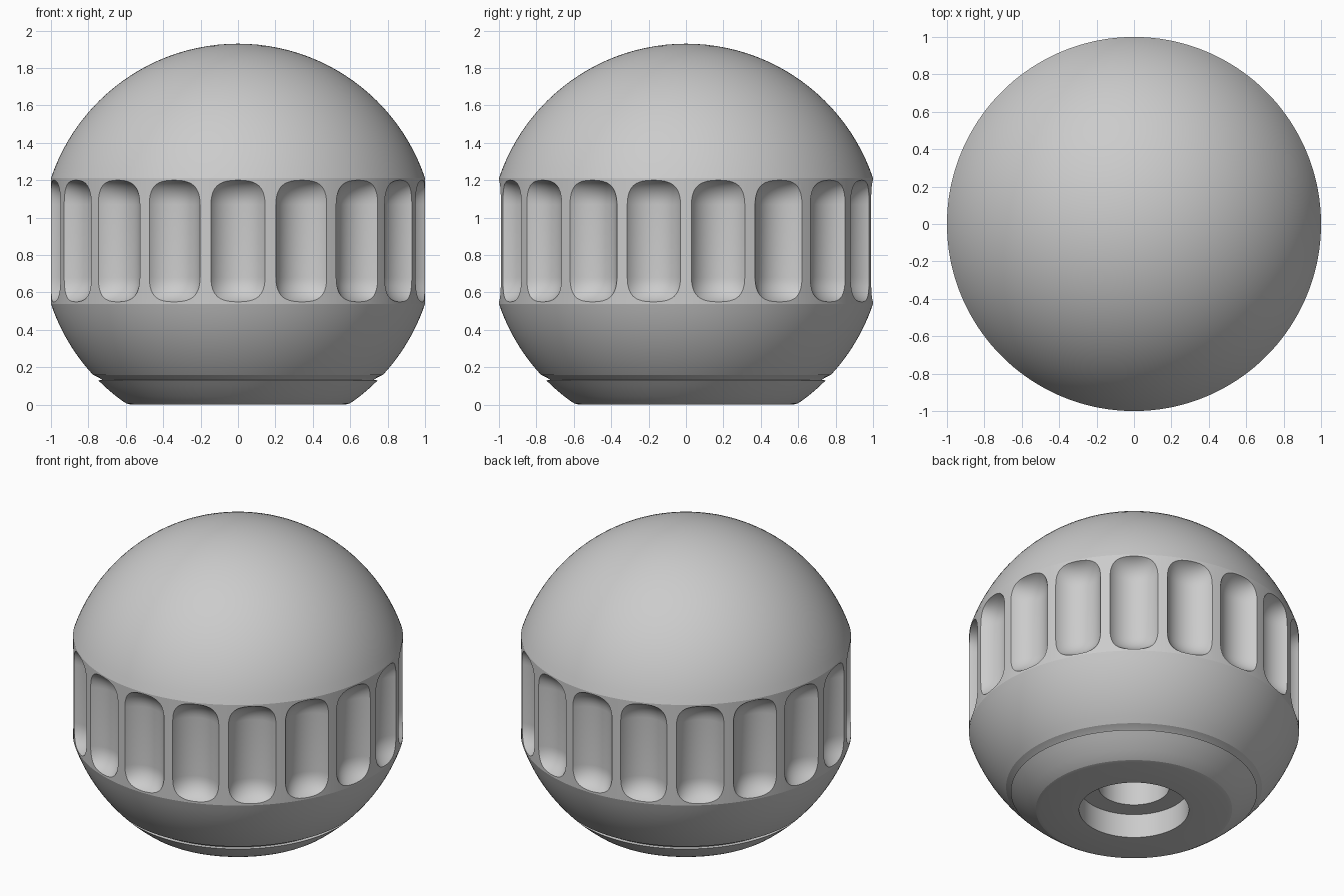
import bpy, bmesh, math

if "Cube" in bpy.data.objects:
    bpy.data.objects.remove(bpy.data.objects["Cube"])

R, ZC = 1.055, 0.875          # sphere that both domes lie on
SEGS, FLUTES = 180, 18


def new_object(name, bm):
    bmesh.ops.recalc_face_normals(bm, faces=bm.faces[:])
    mesh = bpy.data.meshes.new(name)
    bm.to_mesh(mesh)
    bm.free()
    ob = bpy.data.objects.new(name, mesh)
    bpy.context.collection.objects.link(ob)
    return ob


def sphere_arc(z0, z1, n):
    a0, a1 = (math.asin(max(-1, min(1, (z - ZC) / R))) for z in (z0, z1))
    angles = [a0 + (a1 - a0) * i / n for i in range(n + 1)]
    return [(R * math.cos(a), ZC + R * math.sin(a)) for a in angles]


def lathe(name, profile):
    # profile begins and ends on the axis
    bm = bmesh.new()
    rings = []
    for r, z in profile:
        if r < 1e-4:
            rings.append([bm.verts.new((0, 0, z))] * SEGS)
        else:
            rings.append([bm.verts.new((r * math.cos(2 * math.pi * i / SEGS),
                                        r * math.sin(2 * math.pi * i / SEGS), z))
                          for i in range(SEGS)])
    for a, b in zip(rings, rings[1:]):
        for i in range(SEGS):
            j = (i + 1) % SEGS
            bm.faces.new(list(dict.fromkeys((a[i], a[j], b[j], b[i]))))
    return new_object(name, bm)


# knob body: stepped bore, base, neck groove, lower dome, grip band, upper dome
dz = math.sqrt(R * R - 1)
profile = [(0, 0.9), (0.215, 0.9), (0.215, 0.16), (0.333, 0.16), (0.333, 0),
           (0.57, 0), (0.595, 0.006)]
profile += sphere_arc(0.02, 0.13, 4)
profile += [(0.725, 0.132), (0.74, 0.143)]
profile += sphere_arc(0.16, ZC - dz, 10)
profile += sphere_arc(ZC + dz, ZC + R, 24)
profile[-1] = (0, ZC + R)
knob = lathe("knob_body", profile)

# flute cutters: round bars whose ends curve outward
bm = bmesh.new()
BAR, CENTRE, FILLET, SIDES = 0.172, 1.082, 0.14, 64
path = []
for i in range(10):
    a = math.radians(82) * i / 9
    path.append((FILLET * math.sin(a), FILLET * (1 - math.cos(a))))
stations = [(0.68 - t, s) for t, s in reversed(path)] + [(1.07 + t, s) for t, s in path]
for k in range(FLUTES):
    ang = -math.pi / 2 + 2 * math.pi * k / FLUTES
    c, s = math.cos(ang), math.sin(ang)
    rings = []
    for z, shift in stations:
        ring = []
        for i in range(SIDES):
            t = 2 * math.pi * i / SIDES
            u, v = CENTRE + shift + BAR * math.cos(t), BAR * math.sin(t)
            ring.append(bm.verts.new((u * c - v * s, u * s + v * c, z)))
        rings.append(ring)
    for a, b in zip(rings, rings[1:]):
        for i in range(SIDES):
            j = (i + 1) % SIDES
            bm.faces.new((a[i], a[j], b[j], b[i]))
    bm.faces.new(rings[0][::-1])
    bm.faces.new(rings[-1])
cutter = new_object("flute_cutter", bm)
cutter.hide_render = True

# carve the grip flutes, then shade
mod = knob.modifiers.new("flutes", 'BOOLEAN')
mod.operation = 'DIFFERENCE'
mod.solver = 'EXACT'
mod.object = cutter
bpy.context.view_layer.objects.active = knob
knob.select_set(True)
bpy.ops.object.modifier_apply(modifier=mod.name)
bpy.data.objects.remove(cutter, do_unlink=True)
bpy.ops.object.shade_smooth_by_angle(angle=math.radians(16))
